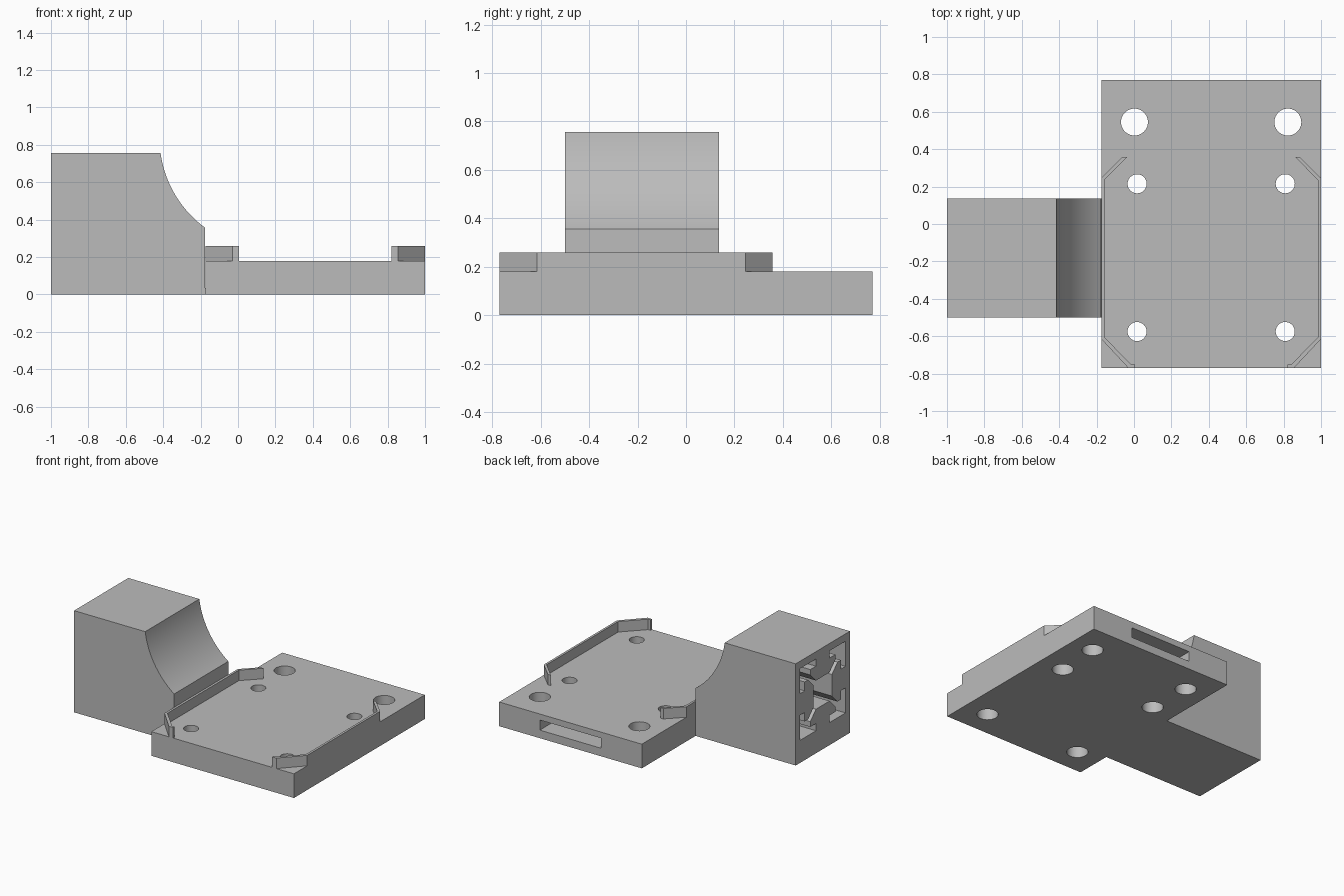
import bpy, bmesh, math
from mathutils import Vector

if "Cube" in bpy.data.objects:
    bpy.data.objects.remove(bpy.data.objects["Cube"])

grey = bpy.data.materials.new("plain_grey")
grey.use_nodes = True
COLOUR = (0.5, 0.5, 0.5, 1)
grey.diffuse_color = COLOUR
grey.node_tree.nodes["Principled BSDF"].inputs["Base Color"].default_value = COLOUR


def prism(name, points, axis, low, high):
    """Extrude a 2D outline along an axis: x takes (y, z), y takes (x, z), z takes (x, y)."""
    place = {"x": lambda a, b, d: (d, a, b),
             "y": lambda a, b, d: (a, d, b),
             "z": lambda a, b, d: (a, b, d)}[axis]
    bm = bmesh.new()
    base = bm.faces.new([bm.verts.new(place(a, b, low)) for a, b in points])
    grown = bmesh.ops.extrude_face_region(bm, geom=[base])["geom"]
    bmesh.ops.translate(bm, verts=[g for g in grown if isinstance(g, bmesh.types.BMVert)],
                        vec=Vector(place(0, 0, high - low)))
    bmesh.ops.recalc_face_normals(bm, faces=bm.faces)
    mesh = bpy.data.meshes.new(name)
    bm.to_mesh(mesh)
    bm.free()
    mesh.materials.append(grey)
    obj = bpy.data.objects.new(name, mesh)
    bpy.context.collection.objects.link(obj)
    return obj


def rectangle(a0, a1, b0, b1):
    return [(a0, b0), (a1, b0), (a1, b1), (a0, b1)]


def circle(cx, cy, r, n=40):
    return [(cx + r * math.cos(math.tau * i / n), cy + r * math.sin(math.tau * i / n))
            for i in range(n)]


def activate(obj):
    bpy.ops.object.select_all(action="DESELECT")
    obj.select_set(True)
    bpy.context.view_layer.objects.active = obj


def cut(obj, cutter):
    activate(obj)
    mod = obj.modifiers.new("cut", "BOOLEAN")
    mod.operation, mod.solver, mod.object = "DIFFERENCE", "EXACT", cutter
    bpy.ops.object.modifier_apply(modifier=mod.name)
    bpy.data.objects.remove(cutter)


def smooth(obj):
    activate(obj)
    bpy.ops.object.shade_smooth_by_angle(angle=math.radians(30))


LEFT, RIGHT, MID = -0.175, 1.0, 0.4125
FRONT, BACK, TOP = -0.77, 0.77, 0.18

# Base plate with bolt holes, counterbored from below
plate = prism("base_plate", rectangle(LEFT, RIGHT, FRONT, BACK), "z", 0, TOP)
for side in (-1, 1):
    cut(plate, prism("bolt_hole", circle(MID + side * 0.41, 0.545, 0.072), "z", -0.1, 0.3))
    for y in (0.215, -0.575):
        x = MID + side * 0.396
        cut(plate, prism("screw_hole", circle(x, y, 0.051), "z", -0.1, 0.3))
        cut(plate, prism("counterbore", circle(x, y, 0.072), "z", -0.1, 0.11))

# Flat slot in the back edge
cut(plate, prism("back_slot", rectangle(0.16, 0.665, 0.06, 0.135), "y", 0.35, 0.9))
smooth(plate)

# Thin retaining rails with turned-in ends, mirrored about the plate centre
rail = [(LEFT, -0.615), (-0.03, FRONT), (0.005, FRONT), (0.005, -0.752), (-0.015, -0.752),
        (-0.158, -0.605), (-0.158, 0.235), (-0.038, 0.357), (-0.063, 0.357), (LEFT, 0.245)]
prism("right_rail", rail, "z", TOP, 0.258)
prism("left_rail", [(2 * MID - x, y) for x, y in rail], "z", TOP, 0.258)

# Socket block with a concave shoulder
cx, cz, radius = 0.177, 0.838, 0.597
start, end = math.atan2(0.757 - cz, -0.415 - cx), math.atan2(0.358 - cz, LEFT - cx)
arc = [(cx + radius * math.cos(start + (end - start) * i / 24),
        cz + radius * math.sin(start + (end - start) * i / 24)) for i in range(25)]
block = prism("socket_block", [(LEFT, 0), (-1, 0), (-1, 0.757)] + arc, "y", -0.5, 0.137)

# Slotted-bar socket: one side of the profile turned four times
side = [(10, -10), (10, -3), (8, -3), (8, -5.5), (6.5, -5.5), (4, -3),
        (4, 3), (6.5, 5.5), (8, 5.5), (8, 3), (10, 3)]
unit = 0.0267
profile = []
for turn in range(4):
    for a, b in side:
        for _ in range(turn):
            a, b = -b, a
        profile.append((-0.1815 + a * unit, 0.435 + b * unit))
cut(block, prism("socket", profile, "x", -1.1, -0.47))
smooth(block)
